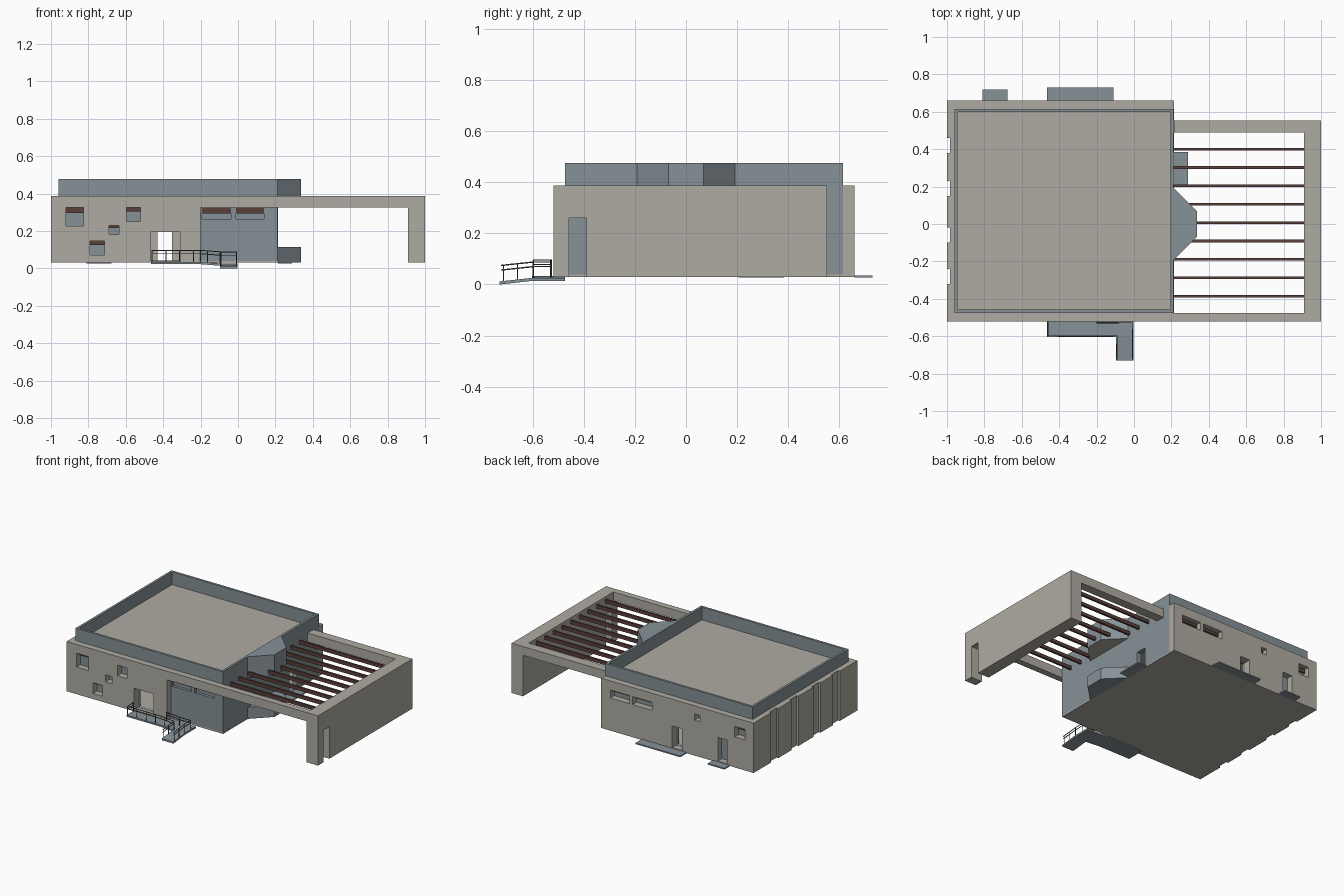
import bpy, bmesh
from mathutils import Vector

if "Cube" in bpy.data.objects:
    bpy.data.objects.remove(bpy.data.objects["Cube"])


def material(name, rgb):
    m = bpy.data.materials.new(name)
    m.diffuse_color = (*rgb, 1)
    m.use_nodes = True
    m.node_tree.nodes["Principled BSDF"].inputs["Base Color"].default_value = m.diffuse_color
    return m


CONCRETE = material("warm_concrete", (0.43, 0.41, 0.36))
BLUE = material("blue_grey_panel", (0.24, 0.285, 0.31))
BROWN = material("dark_brown_slat", (0.10, 0.05, 0.042))
RAIL = material("rail_metal", (0.10, 0.12, 0.135))


def finish(name, bm, mat):
    bmesh.ops.recalc_face_normals(bm, faces=bm.faces)
    me = bpy.data.meshes.new(name)
    bm.to_mesh(me)
    bm.free()
    ob = bpy.data.objects.new(name, me)
    bpy.context.collection.objects.link(ob)
    me.materials.append(mat)
    return ob


def add_box(bm, x0, x1, y0, y1, z0, z1):
    vs = bmesh.ops.create_cube(bm, size=1)["verts"]
    for v in vs:
        v.co = Vector(((x0 + x1) / 2 + v.co.x * (x1 - x0),
                       (y0 + y1) / 2 + v.co.y * (y1 - y0),
                       (z0 + z1) / 2 + v.co.z * (z1 - z0)))


def boxes(name, mat, *dims):
    bm = bmesh.new()
    for d in dims:
        add_box(bm, *d)
    return finish(name, bm, mat)


def prism(name, mat, pts, axis, lo, hi):
    """Extrude a 2D outline along the given axis (0 = x, 1 = y, 2 = z)."""
    bm = bmesh.new()

    def place(p, h):
        c = list(p)
        c.insert(axis, h)
        return bm.verts.new(c)
    a = [place(p, lo) for p in pts]
    b = [place(p, hi) for p in pts]
    bm.faces.new(a)
    bm.faces.new(b)
    for i in range(len(pts)):
        j = (i + 1) % len(pts)
        bm.faces.new((a[i], a[j], b[j], b[i]))
    return finish(name, bm, mat)


def cut(ob, *dims):
    """Subtract boxes one after another and remove the cutters."""
    bpy.context.view_layer.objects.active = ob
    for d in dims:
        cutter = boxes("cutter", ob.data.materials[0], d)
        cutter.hide_render = True
        mod = ob.modifiers.new("cut", "BOOLEAN")
        mod.operation = "DIFFERENCE"
        mod.solver = "EXACT"
        mod.object = cutter
        bpy.ops.object.modifier_apply(modifier=mod.name)
        bpy.data.objects.remove(cutter)


# Openings as (x0, x1, z0, z1)
front_windows = [(-0.92, -0.825, 0.225, 0.325), (-0.595, -0.52, 0.25, 0.325),
                 (-0.69, -0.637, 0.18, 0.23), (-0.79, -0.715, 0.07, 0.147)]
wide_windows = [(-0.193, -0.038, 0.265, 0.322), (-0.012, 0.14, 0.265, 0.322)]
back_windows = wide_windows + [(-0.93, -0.85, 0.25, 0.325), (-0.575, -0.53, 0.285, 0.33)]
front_door = (-0.465, -0.307, 0.04, 0.195)
back_door = (-0.43, -0.352, 0.04, 0.195)
side_door = (-0.79, -0.715, 0.04, 0.21)

# Concrete outer shell: floor, front, left and back walls
shell = boxes("concrete_shell", CONCRETE, (-1, 0.213, -0.52, 0.66, 0.03, 0.388))
cut(shell, (-0.96, 0.4, -0.475, 0.615, 0.04, 1), (-0.2, 0.4, -1, -0.475, 0, 0.325))
cut(shell, *[(a, b, -0.6, -0.46, c, d) for a, b, c, d in front_windows + [front_door]])
cut(shell, *[(a, b, 0.6, 0.7, c, d) for a, b, c, d in back_windows + [back_door, side_door]])
# Full-height grooves on the left wall
cut(shell, *[(-1.1, -0.985, y, y + 0.08, 0, 1) for y in (0.38, 0.15, -0.10, -0.32)])

# Blue-grey inner box with parapet, hollow inside
core = boxes("inner_box", BLUE, (-0.96, 0.212, -0.475, 0.615, 0.04, 0.477))
cut(core, (-0.943, 0.195, -0.458, 0.598, 0.385, 1), (-0.93, 0.18, -0.445, 0.585, 0.041, 0.36))
cut(core, *[(a, b, -0.5, -0.455, c, d) for a, b, c, d in wide_windows])
cut(core, (front_door[0], front_door[1], -0.5, -0.43, 0.041, 0.195),
    (back_door[0], back_door[1], 0.57, 0.63, 0.041, 0.195),
    (0.17, 0.3, 0.285, 0.365, 0.041, 0.18))
core.data.materials.append(CONCRETE)
for f in core.data.polygons:
    c = f.center
    inside = -0.935 < c.x < 0.185 and -0.446 < c.y < 0.586 and c.z < 0.37
    roof = f.normal.z > 0.9 and abs(c.z - 0.385) < 0.003
    if inside or roof:
        f.material_index = 1

# Brown shutter strips at the tops of the windows
strips = []
for x0, x1, z0, z1 in front_windows:
    strips.append((x0, x1, -0.485, -0.477, z1 - 0.28 * (z1 - z0), z1))
for x0, x1, z0, z1 in wide_windows:
    strips.append((x0, x1, -0.467, -0.458, z1 - 0.5 * (z1 - z0), z1))
for x0, x1, z0, z1 in back_windows:
    strips.append((x0, x1, 0.617, 0.625, z1 - 0.4 * (z1 - z0), z1))
boxes("window_shutters", BROWN, *strips)

# Pergola frame: front beam, back beam and end wall with a passage
frame = boxes("pergola_frame", CONCRETE, (0.91, 1, -0.52, 0.553, 0.03, 0.388))
cut(frame, (0.8, 1.1, -0.458, -0.39, 0, 0.26))
boxes("pergola_side_beams", CONCRETE,
      (0.213, 0.91, -0.52, -0.475, 0.325, 0.388),
      (0.213, 0.91, 0.488, 0.553, 0.325, 0.388))
boxes("pergola_slats", BROWN,
      *[(0.212, 0.91, y - 0.007, y + 0.007, 0.345, 0.37)
        for y in (0.4 - 0.0982 * i for i in range(9))])

# Faceted bay: upper block and lower plinth
bay = [(0.21, 0.195), (0.337, 0.068), (0.337, -0.068), (0.21, -0.195)]
upper = prism("upper_bay", BLUE, bay, 2, 0.326, 0.477)
upper.data.materials.append(CONCRETE)
for f in upper.data.polygons:
    f.material_index = int(f.normal.z < -0.9)
prism("lower_bay", BLUE, bay, 2, 0.03, 0.113)

# Door landings on the back and right
boxes("door_landings", BLUE, (-0.465, -0.11, 0.66, 0.73, 0.027, 0.036),
      (-0.81, -0.677, 0.66, 0.72, 0.027, 0.036),
      (0.213, 0.29, 0.205, 0.385, 0.027, 0.036))

# Entrance walkway sloping gently along the front, then ramp to the ground
prism("entrance_walkway", BLUE, [(-0.465, 0.022), (-0.2, 0.022), (-0.095, 0.014), (-0.002, 0.014),
                                 (-0.002, 0.026), (-0.095, 0.026), (-0.2, 0.034), (-0.465, 0.034)],
      1, -0.603, -0.475)
prism("entrance_ramp", BLUE, [(-0.73, 0), (-0.603, 0.014), (-0.603, 0.026), (-0.73, 0.012)],
      0, -0.095, -0.002)


# Handrails: two rails over evenly spaced posts
def floor_z(x, y):
    if y < -0.603:
        return 0.026 + (y + 0.603) * 0.11
    return 0.034 - 0.008 * min(max((x + 0.2) / 0.105, 0), 1)


def railing(name, path, posts):
    cu = bpy.data.curves.new(name, "CURVE")
    cu.dimensions = "3D"
    cu.bevel_depth = 0.0028
    cu.bevel_resolution = 1
    cu.use_fill_caps = True
    lines = [[(x, y, floor_z(x, y) + h) for x, y in path] for h in (0.044, 0.062)]
    lines += [[(x, y, floor_z(x, y) - 0.002), (x, y, floor_z(x, y) + 0.062)] for x, y in posts]
    for pts in lines:
        sp = cu.splines.new("POLY")
        sp.points.add(len(pts) - 1)
        for p, co in zip(sp.points, pts):
            p.co = (*co, 1)
    ob = bpy.data.objects.new(name, cu)
    bpy.context.collection.objects.link(ob)
    cu.materials.append(RAIL)


railing("outer_railing",
        [(-0.46, -0.525), (-0.46, -0.598), (-0.2, -0.598), (-0.09, -0.598), (-0.09, -0.725)],
        [(-0.46, -0.53)] + [(-0.46 + 0.074 * i, -0.598) for i in range(6)]
        + [(-0.09, -0.66), (-0.09, -0.715)])
railing("inner_railing",
        [(-0.2, -0.528), (-0.095, -0.528), (-0.007, -0.528), (-0.007, -0.6), (-0.007, -0.725)],
        [(-0.2, -0.528), (-0.095, -0.528), (-0.007, -0.528), (-0.007, -0.6),
         (-0.007, -0.66), (-0.007, -0.715)])
